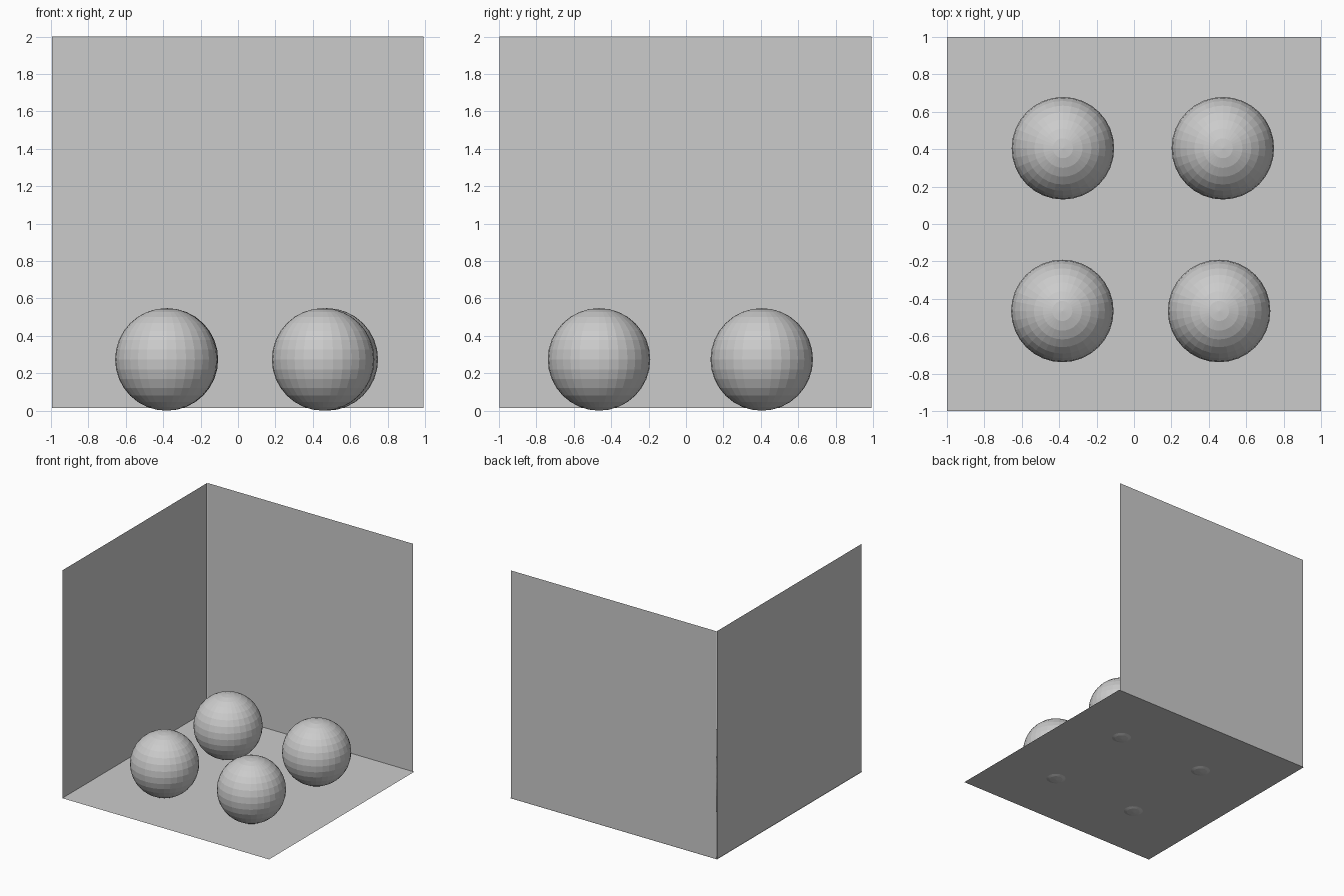
import bpy
from math import pi
from mathutils import Matrix

cube = bpy.data.objects.get("Cube")
if cube:
    bpy.data.objects.remove(cube, do_unlink=True)

# Single plain grey for everything
GREY = (0.6, 0.6, 0.6, 1)
grey = bpy.data.materials.new("plain_grey")
grey.use_nodes = True
grey.diffuse_color = GREY
grey.node_tree.nodes["Principled BSDF"].inputs["Base Color"].default_value = GREY

FLOOR_Z = 0.013
WALL = 1.987


def finish(name):
    obj = bpy.context.object
    obj.name = name
    obj.data.materials.append(grey)
    return obj


def panel(name, size, location, turn=None):
    """Square sheet, turned about an axis before being placed."""
    bpy.ops.mesh.primitive_plane_add(size=size, location=location)
    obj = finish(name)
    if turn:
        obj.data.transform(Matrix.Rotation(turn[0], 4, turn[1]))


# Floor and two walls meeting in the back corner
wall_z = FLOOR_Z + WALL / 2
panel("floor", 2, (0, 0, FLOOR_Z))
panel("back_wall", WALL, (-0.002, 0.998, wall_z), (pi / 2, "X"))
panel("side_wall", WALL, (-0.995, -0.003, wall_z), (pi / 2, "Y"))

# Four faceted balls sunk slightly into the floor
BALL_R = 0.274
balls = {
    "back_right_ball": (-0.38, 0.405),
    "back_left_ball": (0.475, 0.405),
    "front_right_ball": (-0.383, -0.465),
    "front_left_ball": (0.455, -0.465),
}
for name, (x, y) in balls.items():
    bpy.ops.mesh.primitive_uv_sphere_add(
        segments=32, ring_count=16, radius=BALL_R, location=(x, y, BALL_R))
    finish(name)
